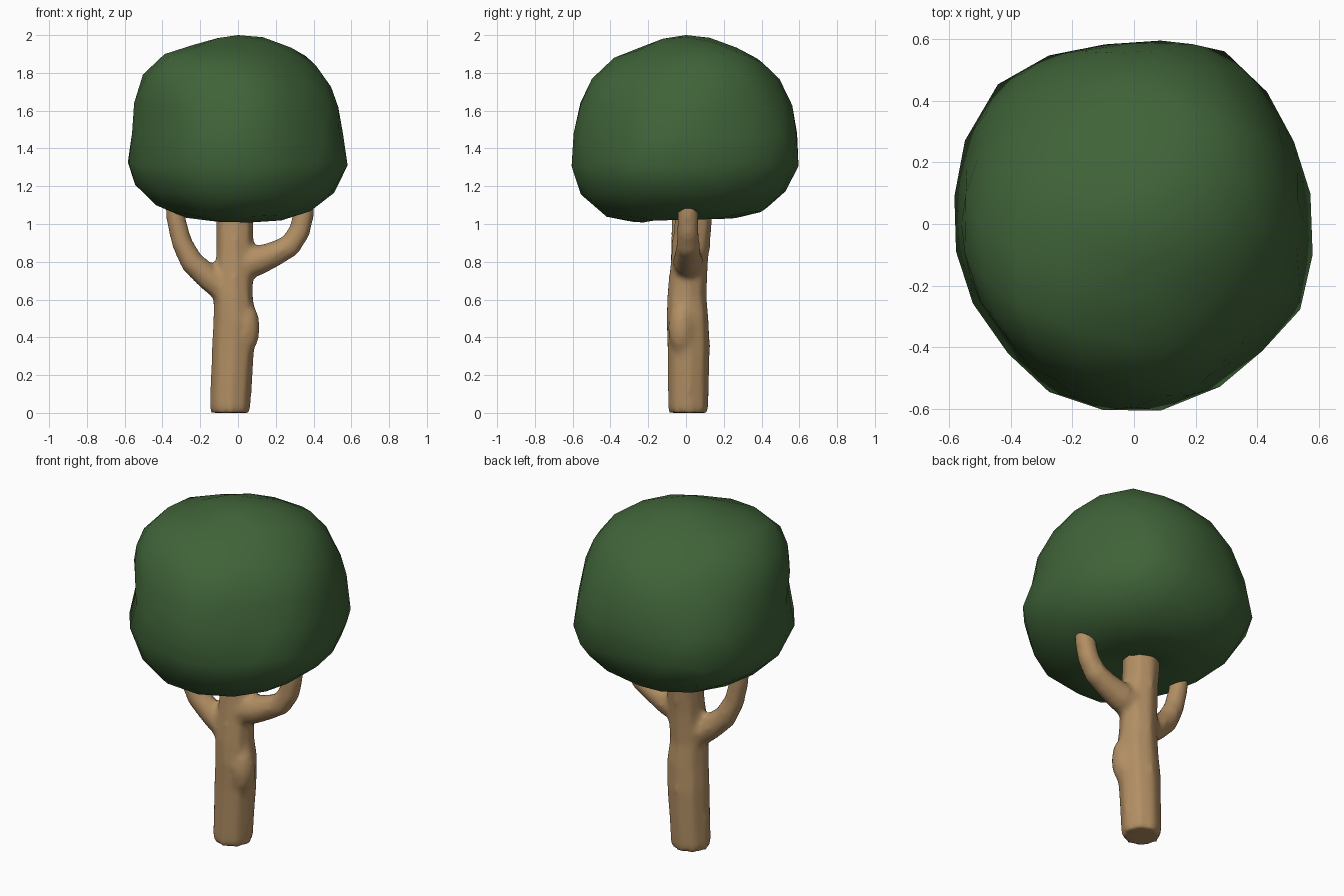
import bpy, bmesh, math
from mathutils import Vector

if "Cube" in bpy.data.objects:
    bpy.data.objects.remove(bpy.data.objects["Cube"])


def material(name, rgb):
    m = bpy.data.materials.new(name)
    m.diffuse_color = (*rgb, 1)
    m.use_nodes = True
    m.node_tree.nodes["Principled BSDF"].inputs["Base Color"].default_value = m.diffuse_color
    return m


def add_object(name, bm, mat):
    bmesh.ops.recalc_face_normals(bm, faces=bm.faces[:])
    for f in bm.faces:
        f.smooth = True
    mesh = bpy.data.meshes.new(name)
    bm.to_mesh(mesh)
    bm.free()
    mesh.materials.append(mat)
    ob = bpy.data.objects.new(name, mesh)
    bpy.context.collection.objects.link(ob)
    return ob


def tube(bm, path, sides=8):
    """Capped tube through (x, y, z, radius) points."""
    pts = [Vector(p[:3]) for p in path]
    rings = []
    for i, p in enumerate(pts):
        t = (pts[min(i + 1, len(pts) - 1)] - pts[max(i - 1, 0)]).normalized()
        if i == 0 and p.z < 0.05:
            t = Vector((0, 0, 1))
        u = Vector((0, 1, 0)).cross(t).normalized()
        v = t.cross(u)
        ring = []
        for k in range(sides):
            a = 2 * math.pi * k / sides
            ring.append(bm.verts.new(p + path[i][3] * (u * math.cos(a) + v * math.sin(a))))
        rings.append(ring)
    for a, b in zip(rings, rings[1:]):
        for k in range(sides):
            n = (k + 1) % sides
            bm.faces.new((a[k], a[n], b[n], b[k]))
    bm.faces.new(rings[0][::-1])
    bm.faces.new(rings[-1])


bark = material("bark", (0.445, 0.275, 0.127))
leaf = material("leaf", (0.05, 0.125, 0.04))

# Trunk, two branches and a knob, fused into one smooth skin
bm = bmesh.new()
tube(bm, [(-.042, .012, 0, .106), (-.041, .012, .03, .11), (-.026, .014, .35, .116),
          (-.018, .008, .5, .115), (-.025, .004, .62, .107), (-.018, .018, .8, .102),
          (-.016, .038, 1.0, .102), (-.016, .04, 1.14, .102)])
tube(bm, [(-.04, 0, .62, .07), (-.15, -.01, .71, .07), (-.245, -.02, .80, .065),
          (-.297, -.025, .9, .057), (-.327, -.025, 1.02, .054), (-.335, -.025, 1.14, .054)])
tube(bm, [(-.02, .01, .77, .08), (.1, .01, .805, .083), (.19, .01, .84, .070),
          (.275, .01, .885, .064), (.325, .01, .96, .06), (.347, .01, 1.05, .058),
          (.352, .01, 1.15, .058)])
knob = bmesh.ops.create_icosphere(bm, subdivisions=2, radius=1)["verts"]
bmesh.ops.scale(bm, vec=(.075, .075, .15), verts=knob)
bmesh.ops.translate(bm, vec=(.042, -.022, .45), verts=knob)
trunk = add_object("trunk_and_branches", bm, bark)
remesh = trunk.modifiers.new("fuse", 'REMESH')
remesh.mode = 'VOXEL'
remesh.voxel_size = 0.018
remesh.use_smooth_shade = True
smooth = trunk.modifiers.new("soften", 'SMOOTH')
smooth.factor = 0.5
smooth.iterations = 5

# Canopy: four outline profiles (distance from centre by elevation) blended around z
ELEV = [-90, -60, -40, -20, 0, 20, 40, 60, 90]
PROFILES = [
    [.385, .53, .585, .617, .555, .553, .547, .53, .52],   # +x
    [.385, .52, .60, .61, .58, .585, .56, .52, .52],       # +y
    [.385, .52, .58, .62, .56, .585, .60, .525, .52],      # -x
    [.385, .547, .64, .648, .595, .585, .57, .515, .52],   # -y
]
# Diagonal bulges and flats: azimuth, elevation, height, angular width
BUMPS = [(62, -10, .06, 20), (42, 45, .035, 20), (135, -12, .055, 24),
         (140, 30, -.035, 22), (-48, 0, -.035, 18), (-45, 38, -.03, 22),
         (-137, 0, -.035, 18), (-135, 35, .03, 20), (-121, -5, .02, 12),
         (-27, -14, .025, 15)]


def direction(az, el):
    az, el = math.radians(az), math.radians(el)
    return Vector((math.cos(az) * math.cos(el), math.sin(az) * math.cos(el), math.sin(el)))


def sample(profile, e):
    i = max(k for k in range(len(ELEV) - 1) if k == 0 or ELEV[k] <= e)
    t = (e - ELEV[i]) / (ELEV[i + 1] - ELEV[i])
    return profile[i] + (profile[i + 1] - profile[i]) * t


bm = bmesh.new()
bmesh.ops.create_icosphere(bm, subdivisions=3, radius=1)
for v in bm.verts:
    d = v.co.normalized()
    e = math.degrees(math.asin(max(-1, min(1, d.z))))
    az = (math.degrees(math.atan2(d.y, d.x)) % 360) / 90
    q = int(az) % 4
    w = math.sin((az - int(az)) * math.pi / 2) ** 2
    r = sample(PROFILES[q], e) * (1 - w) + sample(PROFILES[(q + 1) % 4], e) * w
    for a, el, h, width in BUMPS:
        r += h * math.exp(-(math.degrees(d.angle(direction(a, el))) / width) ** 2)
    v.co = d * r + Vector((0, 0, 1.48))
add_object("canopy", bm, leaf)
